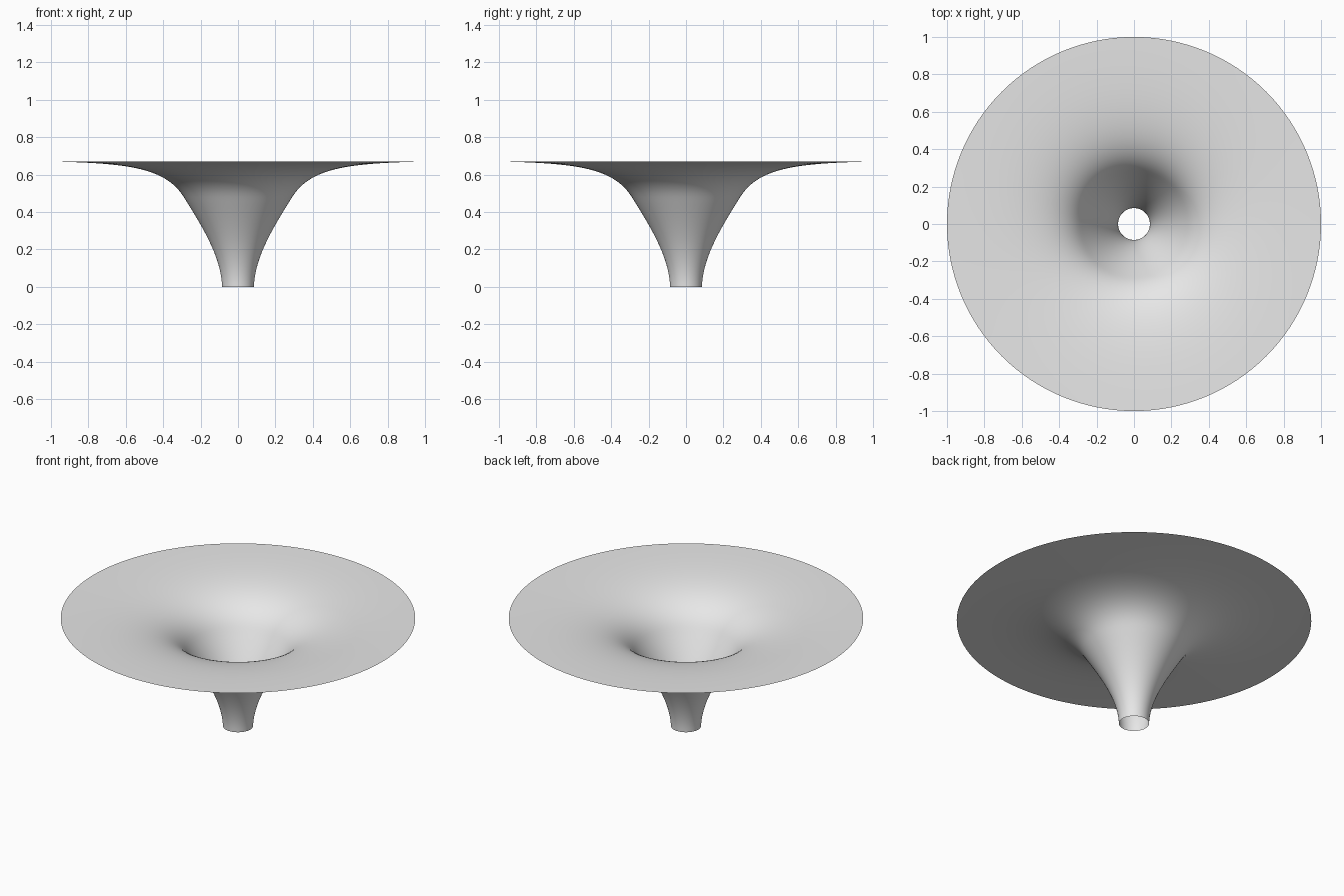
import bpy
import bmesh
import math
from mathutils import Vector
from mathutils.geometry import interpolate_bezier

cube = bpy.data.objects.get("Cube")
if cube:
    bpy.data.objects.remove(cube, do_unlink=True)

SEGMENTS = 128
STEPS = 24


def point(radius, height):
    return Vector((radius, 0, height))


# Flared profile: narrow throat, then a wide, nearly flat brim
throat = interpolate_bezier(point(0.085, 0), point(0.09, 0.16),
                            point(0.19, 0.32), point(0.29, 0.48), STEPS)
brim = interpolate_bezier(point(0.29, 0.48), point(0.39, 0.64),
                          point(0.6, 0.66), point(1, 0.67), STEPS)
profile = throat + brim[1:]

# Revolve the profile into an open, single-walled funnel
bm = bmesh.new()
verts = [bm.verts.new(p) for p in profile]
edges = [bm.edges.new(pair) for pair in zip(verts, verts[1:])]
bmesh.ops.spin(bm, geom=verts + edges, cent=(0, 0, 0), axis=(0, 0, 1),
               angle=math.tau, steps=SEGMENTS, use_merge=False)
bmesh.ops.remove_doubles(bm, verts=bm.verts, dist=0.0001)

# The upper, inner side is the front of the sheet
bm.normal_update()
flipped = [f for f in bm.faces if f.normal.z < 0]
bmesh.ops.reverse_faces(bm, faces=flipped)
for face in bm.faces:
    face.smooth = True

mesh = bpy.data.meshes.new("funnel")
bm.to_mesh(mesh)
bm.free()

# Plain grey surface
grey = bpy.data.materials.new("light_grey")
grey.use_nodes = True
colour = (0.8, 0.8, 0.8, 1)
grey.diffuse_color = colour
grey.node_tree.nodes["Principled BSDF"].inputs["Base Color"].default_value = colour
mesh.materials.append(grey)

funnel = bpy.data.objects.new("funnel", mesh)
bpy.context.collection.objects.link(funnel)
